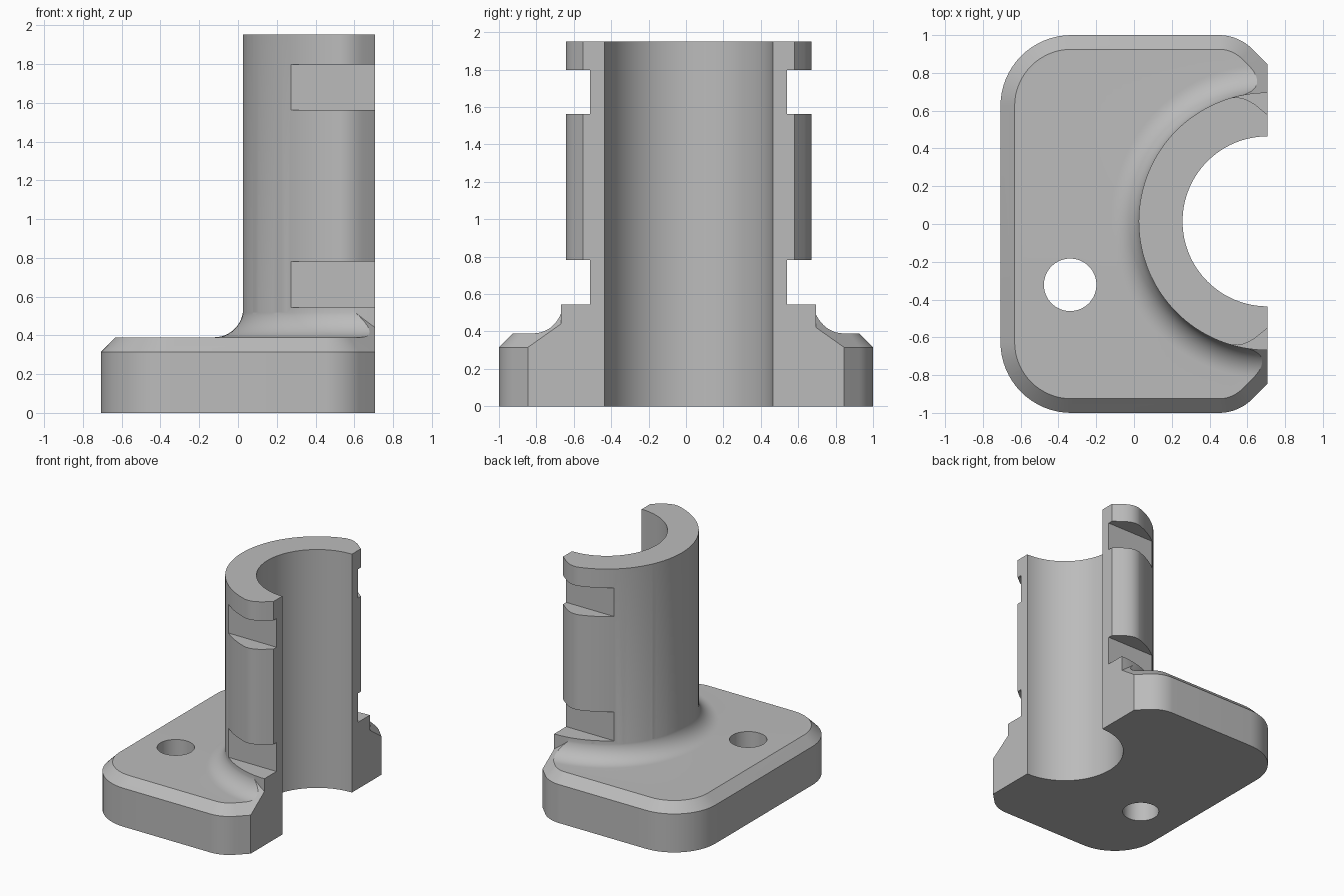
import bpy, bmesh, math
from math import sin, cos, pi, radians

if "Cube" in bpy.data.objects:
    bpy.data.objects.remove(bpy.data.objects["Cube"], do_unlink=True)

CUT_X, AXIS_Y = 0.707, 0.014          # split plane and bore axis
POST_R, BORE_R, HEIGHT = 0.682, 0.45, 1.951
BASE_TOP, BEVEL_Z, FILLET = 0.39, 0.315, 0.15

grey = bpy.data.materials.new("plain_grey")
grey.use_nodes = True
GREY = (0.5, 0.5, 0.5, 1.0)
grey.diffuse_color = GREY
grey.node_tree.nodes["Principled BSDF"].inputs["Base Color"].default_value = GREY


def loft(name, rings):
    """Closed solid through rings of equal point count, stacked upward."""
    bm = bmesh.new()
    vs = [[bm.verts.new(p) for p in ring] for ring in rings]
    n = len(rings[0])
    for a, b in zip(vs, vs[1:]):
        for i in range(n):
            j = (i + 1) % n
            bm.faces.new((a[i], a[j], b[j], b[i]))
    bm.faces.new(vs[0][::-1])
    bm.faces.new(vs[-1])
    bmesh.ops.recalc_face_normals(bm, faces=bm.faces)
    me = bpy.data.meshes.new(name)
    bm.to_mesh(me)
    bm.free()
    me.materials.append(grey)
    ob = bpy.data.objects.new(name, me)
    bpy.context.collection.objects.link(ob)
    return ob


def prism(name, pts, z0, z1):
    return loft(name, [[(x, y, z) for x, y in pts] for z in (z0, z1)])


def circle(cx, cy, r, n=128):
    return [(cx + r * cos(2 * pi * i / n), cy + r * sin(2 * pi * i / n)) for i in range(n)]


def box(name, x0, x1, y0, y1, z0, z1):
    return prism(name, [(x0, y0), (x1, y0), (x1, y1), (x0, y1)], z0, z1)


def boolean(target, tool, operation):
    """Apply a boolean and discard the tool."""
    tool.hide_render = True
    mod = target.modifiers.new("bool", 'BOOLEAN')
    mod.operation, mod.solver, mod.object = operation, 'EXACT', tool
    bpy.context.view_layer.objects.active = target
    bpy.ops.object.modifier_apply(modifier=mod.name)
    bpy.data.objects.remove(tool, do_unlink=True)


def base_outline(inset):
    """Rounded base outline; clipped right corners run on past the split plane."""
    half = [(0.9, 0.652 - inset * math.sqrt(2))]
    for cx, cy, r, a0, a1 in ((0.449, 0.75, 0.25, 45, 90), (-0.332, 0.625, 0.375, 90, 180)):
        for i in range(17):
            a = radians(a0 + (a1 - a0) * i / 16)
            half.append((cx + (r - inset) * cos(a), cy + (r - inset) * sin(a)))
    return half + [(x, -y) for x, y in reversed(half)]


# Base plate: bevelled outline limited by a slab that sweeps up into the fillet
levels = ((0, 0), (BEVEL_Z, 0), (BEVEL_Z + 0.235, 0.235))
bracket = loft("split_flange_bracket",
               [[(x, y, z) for x, y in base_outline(d)] for z, d in levels])
profile = [(3, -0.2), (3, BASE_TOP)]
for i in range(13):
    a = radians(90 * i / 12)
    profile.append((POST_R - 0.002 + FILLET * (1 - sin(a)),
                    BASE_TOP + FILLET * (1 - cos(a))))
slab = loft("fillet_slab", [[(x, y, z) for x, y in circle(CUT_X, AXIS_Y, r)] for r, z in profile])
boolean(bracket, slab, 'INTERSECT')

# Half-round post with its outer edges eased above the foot
post = prism("post", circle(CUT_X, AXIS_Y, POST_R), 0.1, HEIGHT)
edge = [(0.49, 0.648), (0.52, 0.655), (0.55, 0.656), (0.58, 0.650), (0.61, 0.637),
        (0.64, 0.619), (0.707, 0.565), (0.95, 0.37), (0.95, 1.0), (0.40, 1.0)]
for s in (1, -1):
    tool = prism("edge_cutter", [(x, AXIS_Y + s * o) for x, o in edge], 0.65, 2.2)
    boolean(post, tool, 'DIFFERENCE')
    # Clamp slots
    for z0, z1 in ((0.545, 0.782), (1.562, 1.797)):
        ys = sorted((AXIS_Y + s * 0.526, AXIS_Y + s * 1.2))
        boolean(post, box("slot_cutter", -0.2, 1.6, *ys, z0, z1), 'DIFFERENCE')
boolean(bracket, post, 'UNION')

# Bore, bolt hole and split plane
boolean(bracket, prism("bore", circle(CUT_X, AXIS_Y, BORE_R), -0.5, 2.5), 'DIFFERENCE')
boolean(bracket, prism("bolt_hole", circle(-0.338, -0.322, 0.139, 64), -0.5, 1), 'DIFFERENCE')
boolean(bracket, box("split_cutter", CUT_X, 3, -3, 3, -1, 3), 'DIFFERENCE')

# Smooth the round walls, keep the machined edges crisp
bpy.ops.object.select_all(action='DESELECT')
bracket.select_set(True)
bpy.context.view_layer.objects.active = bracket
bpy.ops.object.shade_smooth_by_angle(angle=radians(25))
